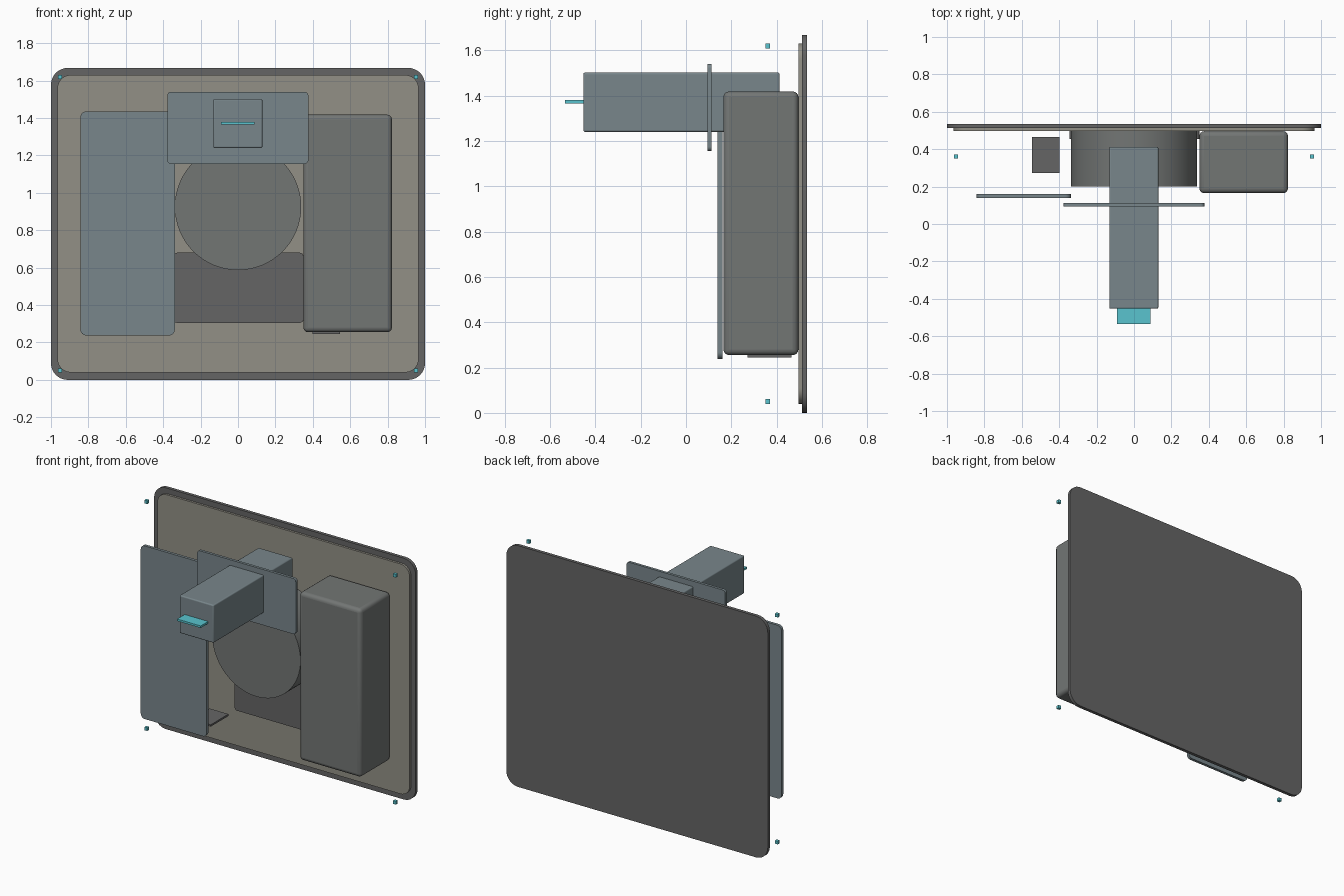
import bpy, bmesh, math

if "Cube" in bpy.data.objects:
    bpy.data.objects.remove(bpy.data.objects["Cube"])


def material(name, rgb):
    m = bpy.data.materials.new(name)
    m.diffuse_color = (*rgb, 1)
    m.use_nodes = True
    m.node_tree.nodes["Principled BSDF"].inputs["Base Color"].default_value = m.diffuse_color
    return m


DARK = material("dark_grey", (0.13, 0.13, 0.13))
PUTTY = material("putty", (0.29, 0.28, 0.24))
GREY = material("mid_grey", (0.17, 0.18, 0.175))
SLATE = material("slate", (0.19, 0.24, 0.26))
CYAN = material("cyan", (0.1, 0.55, 0.62))


def add(name, bm, mat):
    bmesh.ops.recalc_face_normals(bm, faces=bm.faces)
    me = bpy.data.meshes.new(name)
    bm.to_mesh(me)
    bm.free()
    ob = bpy.data.objects.new(name, me)
    bpy.context.collection.objects.link(ob)
    me.materials.append(mat)
    return ob


def smooth(ob):
    bpy.ops.object.select_all(action='DESELECT')
    ob.select_set(True)
    bpy.context.view_layer.objects.active = ob
    bpy.ops.object.shade_smooth_by_angle(angle=math.radians(35))


def plate(name, x, y, z, r, mat, seg=8):
    """Rounded rectangle in the x-z plane, extruded along y."""
    bm = bmesh.new()
    corners = [(x[1] - r, z[1] - r), (x[0] + r, z[1] - r),
               (x[0] + r, z[0] + r), (x[1] - r, z[0] + r)]
    verts = []
    for q, (cx, cz) in enumerate(corners):
        for i in range(seg + 1):
            a = math.pi / 2 * (q + i / seg)
            verts.append(bm.verts.new((cx + r * math.cos(a), y[0], cz + r * math.sin(a))))
    face = bm.faces.new(verts)
    ext = bmesh.ops.extrude_face_region(bm, geom=[face])["geom"]
    bmesh.ops.translate(bm, vec=(0, y[1] - y[0], 0),
                        verts=[v for v in ext if isinstance(v, bmesh.types.BMVert)])
    # keep the front cap closed
    if not any(f.is_valid and all(abs(v.co.y - y[0]) < 1e-6 for v in f.verts) for f in bm.faces):
        bm.faces.new(verts)
    ob = add(name, bm, mat)
    smooth(ob)
    return ob


def box(name, x, y, z, mat, bevel=0.0):
    bm = bmesh.new()
    bmesh.ops.create_cube(bm, size=1)
    for v in bm.verts:
        v.co = [lim[0] + (c + 0.5) * (lim[1] - lim[0]) for c, lim in zip(v.co, (x, y, z))]
    ob = add(name, bm, mat)
    if bevel:
        mod = ob.modifiers.new("bevel", 'BEVEL')
        mod.width = bevel
        mod.segments = 4
        smooth(ob)
    return ob


# Back panel: dark outer plate with a lighter inset plate in front
plate("back_plate", (-1, 1), (0.512, 0.535), (0, 1.668), 0.09, DARK)
plate("inner_plate", (-0.965, 0.965), (0.497, 0.512), (0.04, 1.63), 0.07, PUTTY)

# Round drum and the low block behind it
bm = bmesh.new()
bmesh.ops.create_cone(bm, cap_ends=True, segments=64, radius1=0.338, radius2=0.338, depth=0.297)
for v in bm.verts:
    v.co = (v.co.x, 0.3485 - v.co.z, 0.925 + v.co.y)
smooth(add("drum", bm, GREY))
plate("low_block", (-0.345, 0.35), (0.455, 0.497), (0.305, 0.68), 0.02, DARK)

# Large side case and the thin cover opposite
box("side_case", (0.35, 0.823), (0.165, 0.496), (0.255, 1.418), GREY, 0.025)
plate("side_cover", (-0.842, -0.338), (0.14, 0.16), (0.238, 1.435), 0.03, SLATE)

# Upper cover with the long arm passing through it and its tongue
plate("upper_cover", (-0.378, 0.376), (0.094, 0.113), (1.155, 1.54), 0.02, SLATE)
box("arm", (-0.132, 0.13), (-0.453, 0.413), (1.24, 1.502), SLATE, 0.008)
box("tongue", (-0.091, 0.089), (-0.535, -0.45), (1.366, 1.38), CYAN)

# Mirrored foot pads and corner markers
for s, side in ((-1, "left"), (1, "right")):
    cx = s * 0.472
    box(f"foot_pad_{side}", (cx - 0.073, cx + 0.073), (0.272, 0.466), (0.245, 0.258), DARK)
    for zc, level in ((0.051, "lower"), (1.62, "upper")):
        cx = s * 0.951
        box(f"marker_{level}_{side}", (cx - 0.011, cx + 0.011), (0.351, 0.371),
            (zc - 0.011, zc + 0.011), CYAN)
